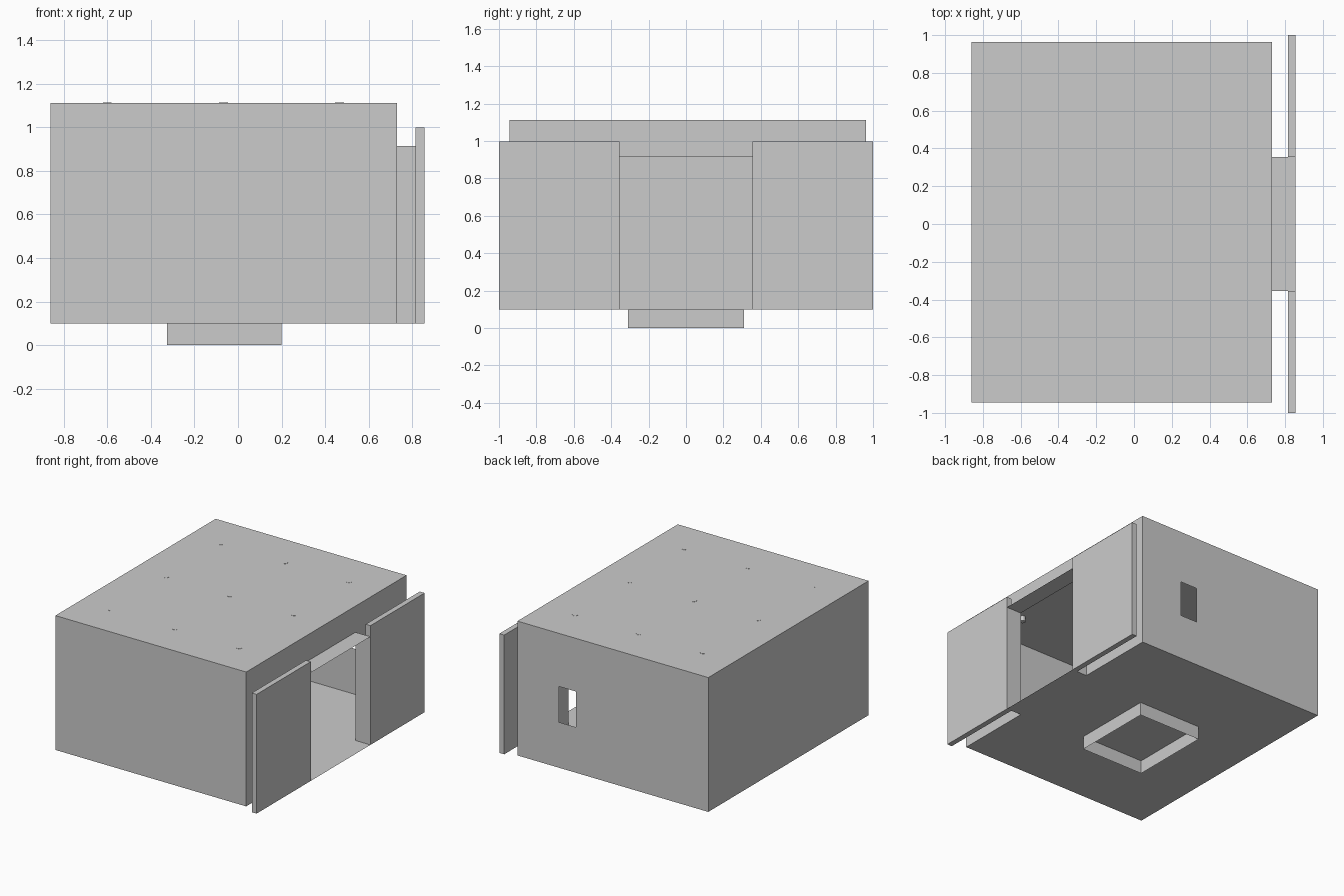
import bpy, bmesh

if "Cube" in bpy.data.objects:
    bpy.data.objects.remove(bpy.data.objects["Cube"])

X0, X1, Y0, Y1, Z0, Z1 = -0.86, 0.73, -0.945, 0.963, 0.10, 1.112
DOOR_Y, DOOR_Z, FRONT_X = 0.355, 0.915, 0.855
WIN = (0.242, 0.382, 0.443, 0.712)


def rect(bm, axis, at, a0, a1, b0, b1):
    """Flat rectangle perpendicular to an axis; a and b follow the other axes."""
    verts = []
    for a, b in ((a0, b0), (a1, b0), (a1, b1), (a0, b1)):
        co = [a, b]
        co.insert(axis, at)
        verts.append(bm.verts.new(co))
    bm.faces.new(verts)


def finish(name, bm):
    bmesh.ops.remove_doubles(bm, verts=bm.verts, dist=1e-5)
    bmesh.ops.recalc_face_normals(bm, faces=bm.faces)
    mesh = bpy.data.meshes.new(name)
    bm.to_mesh(mesh)
    bm.free()
    obj = bpy.data.objects.new(name, mesh)
    bpy.context.collection.objects.link(obj)
    return obj


def box(name, x0, x1, y0, y1, z0, z1):
    bpy.ops.mesh.primitive_cube_add(
        size=1, location=((x0 + x1) / 2, (y0 + y1) / 2, (z0 + z1) / 2))
    obj = bpy.context.object
    obj.name = name
    obj.scale = (x1 - x0, y1 - y0, z1 - z0)


# Thin-walled room: floor, ceiling, plain walls
bm = bmesh.new()
rect(bm, 2, Z0, X0, X1, Y0, Y1)
rect(bm, 2, Z1, X0, X1, Y0, Y1)
rect(bm, 0, X0, Y0, Y1, Z0, Z1)
rect(bm, 1, Y0, X0, X1, Z0, Z1)
# Right wall around the doorway
rect(bm, 0, X1, Y0, -DOOR_Y, Z0, Z1)
rect(bm, 0, X1, DOOR_Y, Y1, Z0, Z1)
rect(bm, 0, X1, -DOOR_Y, DOOR_Y, DOOR_Z, Z1)
# Back wall around the small window
wx0, wx1, wz0, wz1 = WIN
rect(bm, 1, Y1, X0, wx0, Z0, Z1)
rect(bm, 1, Y1, wx1, X1, Z0, Z1)
rect(bm, 1, Y1, wx0, wx1, Z0, wz0)
rect(bm, 1, Y1, wx0, wx1, wz1, Z1)
finish("room_shell", bm)

# Door passage: sill, lintel and jambs
bm = bmesh.new()
for z in (Z0, DOOR_Z):
    rect(bm, 2, z, X1, FRONT_X, -DOOR_Y, DOOR_Y)
for y in (-DOOR_Y, DOOR_Y):
    rect(bm, 1, y, X1, FRONT_X, Z0, DOOR_Z)
finish("door_passage", bm)

# Outer panels either side of the doorway
box("front_panel", 0.815, FRONT_X, -1.0, -DOOR_Y, Z0, 0.998)
box("back_panel", 0.815, FRONT_X, DOOR_Y, 1.0, Z0, 0.998)

# Open square skirt under the floor
bm = bmesh.new()
for x in (-0.325, 0.20):
    rect(bm, 0, x, -0.31, 0.31, 0, Z0)
for y in (-0.31, 0.31):
    rect(bm, 1, y, -0.325, 0.20, 0, Z0)
finish("floor_skirt", bm)

# Ceiling lamps in a 3 x 3 grid, just breaking through the roof
for i in range(3):
    for j in range(3):
        bpy.ops.mesh.primitive_cylinder_add(
            vertices=12, radius=0.02, depth=0.04,
            location=(-0.6 + 0.533 * i, -0.65 + 0.652 * j, Z1 - 0.019))
        bpy.context.object.name = f"ceiling_lamp_{i}_{j}"
